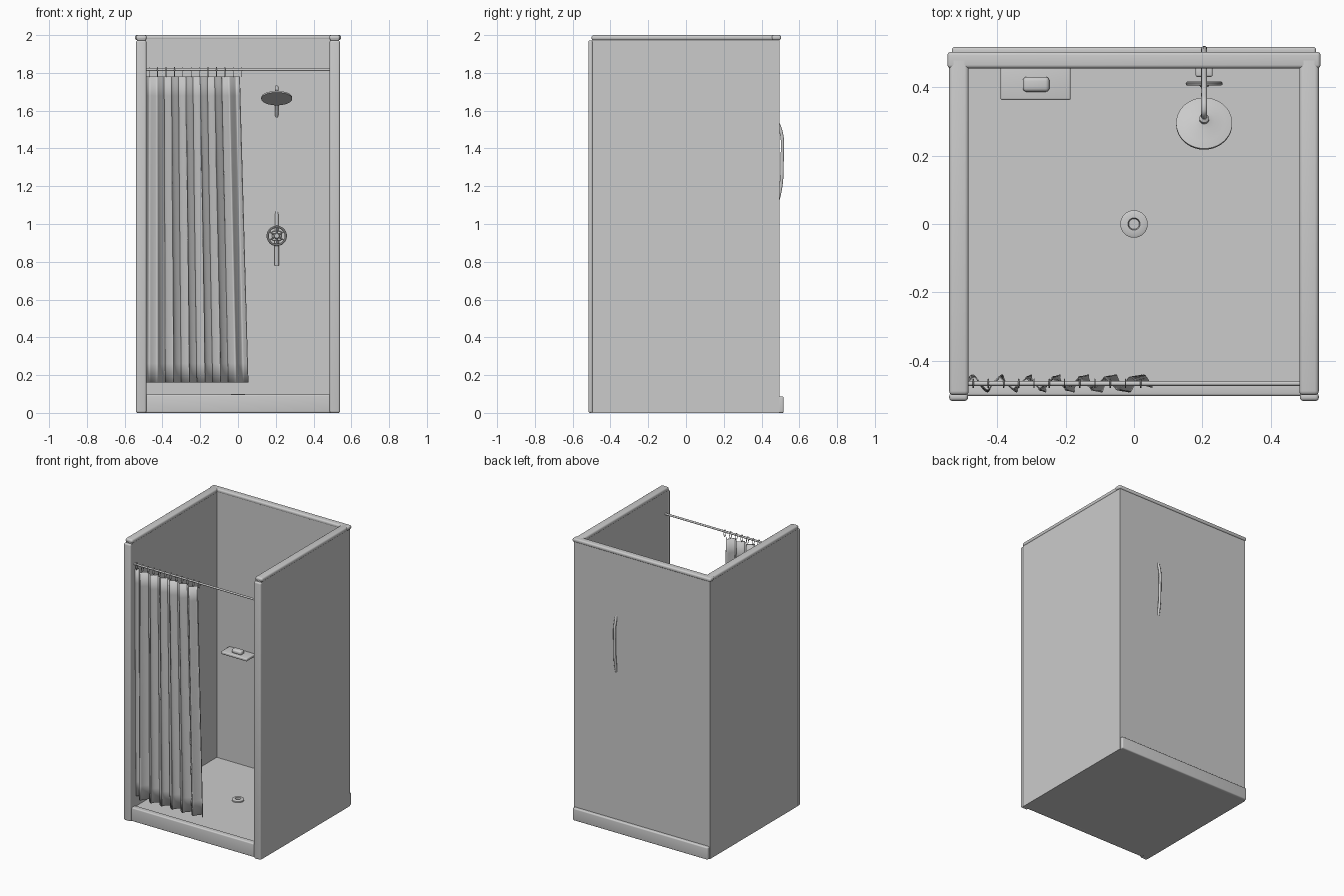
import bpy, bmesh, math
from mathutils import Vector

if "Cube" in bpy.data.objects:
    bpy.data.objects.remove(bpy.data.objects["Cube"])

grey = bpy.data.materials.new("plain grey")
grey.diffuse_color = (0.6, 0.6, 0.6, 1)
grey.use_nodes = True
grey.node_tree.nodes["Principled BSDF"].inputs["Base Color"].default_value = grey.diffuse_color


def finish(ob, name, angle=35):
    ob.name = name
    ob.data.materials.clear()
    ob.data.materials.append(grey)
    bpy.ops.object.select_all(action='DESELECT')
    ob.select_set(True)
    bpy.context.view_layer.objects.active = ob
    bpy.ops.object.shade_smooth_by_angle(angle=math.radians(angle))
    return ob


def mesh_object(name, bm, angle=35):
    bmesh.ops.recalc_face_normals(bm, faces=bm.faces)
    me = bpy.data.meshes.new(name)
    bm.to_mesh(me)
    bm.free()
    ob = bpy.data.objects.new(name, me)
    bpy.context.collection.objects.link(ob)
    return finish(ob, name, angle)


def box(name, x, y, z, bevel=0):
    """Box from (min, max) ranges, optionally with rounded edges."""
    bm = bmesh.new()
    bmesh.ops.create_cube(bm, size=1)
    for v in bm.verts:
        v.co = [r[0] + (c + 0.5) * (r[1] - r[0]) for c, r in zip(v.co, (x, y, z))]
    if bevel:
        bmesh.ops.bevel(bm, geom=bm.edges[:], offset=bevel, segments=4,
                        profile=0.5, affect='EDGES')
    return mesh_object(name, bm)


def tube(name, points, radius, smooth=False):
    """Round pipe along a path."""
    cu = bpy.data.curves.new(name, 'CURVE')
    cu.dimensions = '3D'
    cu.bevel_depth, cu.bevel_resolution, cu.use_fill_caps = radius, 3, True
    if smooth:
        sp = cu.splines.new('BEZIER')
        sp.bezier_points.add(len(points) - 1)
        for bp, p in zip(sp.bezier_points, points):
            bp.co = p
            bp.handle_left_type = bp.handle_right_type = 'AUTO'
    else:
        sp = cu.splines.new('POLY')
        sp.points.add(len(points) - 1)
        for sp_p, p in zip(sp.points, points):
            sp_p.co = (*p, 1)
    ob = bpy.data.objects.new(name, cu)
    bpy.context.collection.objects.link(ob)
    bpy.ops.object.select_all(action='DESELECT')
    ob.select_set(True)
    bpy.context.view_layer.objects.active = ob
    bpy.ops.object.convert(target='MESH')
    return finish(bpy.context.object, name, 50)


def lathe(name, profile, loc, axis, n=40):
    """Revolve (radius, height) points, then turn +z to the given axis."""
    bm = bmesh.new()
    rot = Vector((0, 0, 1)).rotation_difference(Vector(axis)).to_matrix()
    rings = []
    for r, h in profile:
        rings.append([bm.verts.new(Vector(loc) + rot @ Vector(
            (r * math.cos(2 * math.pi * i / n), r * math.sin(2 * math.pi * i / n), h)))
            for i in range(n)])
    for a, b in zip(rings, rings[1:]):
        for i in range(n):
            j = (i + 1) % n
            bm.faces.new((a[i], a[j], b[j], b[i]))
    bm.faces.new(rings[0])
    bm.faces.new(rings[-1])
    return mesh_object(name, bm)


# Cabin shell
for s, side in ((-1, "left"), (1, "right")):
    def span(a, b):
        return tuple(sorted((s * a, s * b)))
    box(side + "_wall", span(0.487, 0.535), (-0.497, 0.495), (0, 1.98))
    box(side + "_front_post", span(0.485, 0.54), (-0.517, -0.493), (0, 1.972), 0.01)
    box(side + "_top_rail", span(0.483, 0.54), (-0.5, 0.49), (1.972, 2.0), 0.012)
box("back_wall", (-0.535, 0.535), (0.457, 0.495), (0, 1.98))
box("back_top_rail", (-0.545, 0.545), (0.455, 0.503), (1.974, 2.0), 0.01)
box("back_skirting", (-0.532, 0.532), (0.48, 0.517), (0, 0.088), 0.008)
box("floor_tray", (-0.49, 0.49), (-0.48, 0.47), (0, 0.088))
box("threshold", (-0.49, 0.49), (-0.503, -0.46), (0, 0.097), 0.008)
lathe("drain", [(0.04, 0), (0.04, 0.01), (0.034, 0.013), (0.018, 0.013), (0.015, 0.002)],
      (0, 0, 0.087), (0, 0, 1))

# Curtain rod, hooks and pleated curtain
RY = -0.466
tube("curtain_rod", [(-0.49, RY, 1.817), (0.49, RY, 1.817)], 0.007)
for k in range(12):
    x = -0.47 + k * 0.0445
    tube("curtain_hook", [(x, RY - 0.012 * math.cos(a), 1.805 + 0.024 * math.sin(a))
                          for a in [i * math.pi / 6 for i in range(13)]], 0.002)

bm = bmesh.new()
COLS, ROWS = 156, 16
grid = []
for j in range(ROWS + 1):
    t = j / ROWS
    width = 0.495 + 0.045 * t
    row = []
    for i in range(COLS + 1):
        u = i / COLS
        phase = 2 * math.pi * 6.5 * u
        x = -0.486 + width * u + 0.008 * math.sin(2 * phase) * math.sin(math.pi * u)
        y = RY + (0.019 + 0.006 * t) * math.sin(phase + 0.5 * t)
        row.append(bm.verts.new((x, y, 1.78 - 1.62 * t)))
    grid.append(row)
for a, b in zip(grid, grid[1:]):
    for i in range(COLS):
        bm.faces.new((a[i], a[i + 1], b[i + 1], b[i]))
curtain = mesh_object("curtain", bm, 60)
sol = curtain.modifiers.new("thickness", 'SOLIDIFY')
sol.thickness, sol.offset = 0.003, 0

# Shelf with a bar of soap
box("soap_shelf", (-0.39, -0.185), (0.362, 0.46), (0.885, 0.905), 0.006)
box("soap", (-0.325, -0.247), (0.386, 0.43), (0.9, 0.93), 0.012)

# Water pipe running up, bulging through the back wall, out to the head
PX = 0.205
tube("riser_pipe", [(PX, y, z) for y, z in
                    ((0.443, 0.93), (0.452, 1.02), (0.497, 1.17), (0.509, 1.34), (0.5, 1.5),
                     (0.45, 1.59), (0.385, 1.69), (0.335, 1.725), (0.308, 1.695))],
     0.009, True)
lathe("shower_head", [(0.082, -0.006), (0.082, 0.002), (0.06, 0.01), (0.03, 0.018),
                      (0.014, 0.026), (0.014, 0.036), (0.007, 0.042)],
      (PX, 0.294, 1.668), (0, 0.42, 0.907))

# Valve with handwheel and spout
WZ = 0.937
box("valve_body", (PX - 0.025, PX + 0.025), (0.43, 0.46), (WZ - 0.025, WZ + 0.025), 0.006)
tube("spout", [(PX, 0.443, 0.78), (PX, 0.443, WZ)], 0.012)
tube("valve_stem", [(PX, 0.40, WZ), (PX, 0.44, WZ)], 0.009)
lathe("wheel_hub", [(0.014, 0), (0.016, 0.005), (0.012, 0.012)], (PX, 0.413, WZ), (0, -1, 0), 20)
bpy.ops.mesh.primitive_torus_add(location=(PX, 0.41, WZ), rotation=(math.pi / 2, 0, 0),
                                 major_radius=0.048, minor_radius=0.006,
                                 major_segments=36, minor_segments=10)
finish(bpy.context.object, "wheel_rim")
for k in range(6):
    a = math.pi / 6 + k * math.pi / 3
    tube("wheel_spoke", [(PX, 0.41, WZ),
                         (PX + 0.047 * math.cos(a), 0.41, WZ + 0.047 * math.sin(a))], 0.004)
